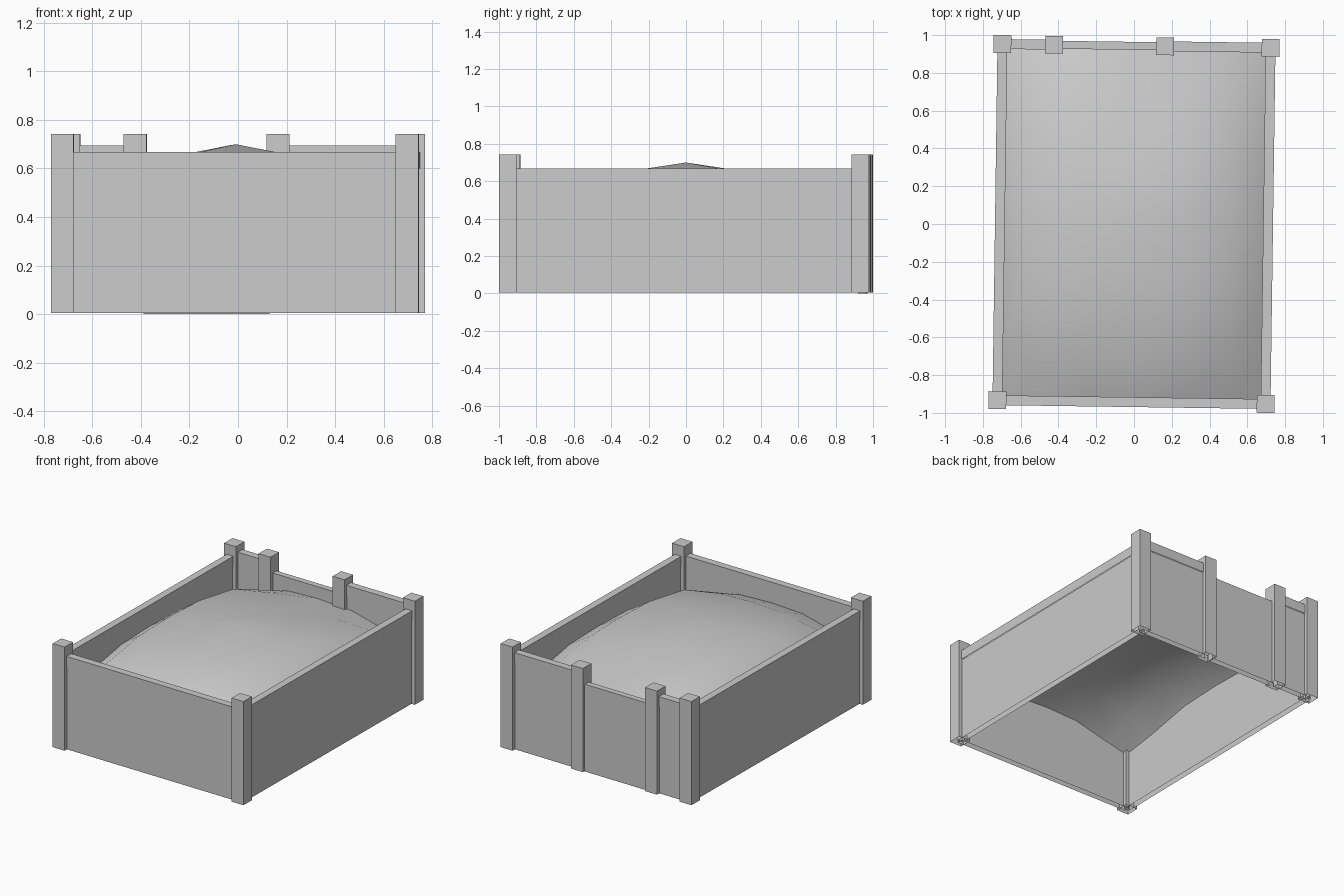
import bpy, bmesh, math
from mathutils import Matrix

if "Cube" in bpy.data.objects:
    bpy.data.objects.remove(bpy.data.objects["Cube"])

TURN = Matrix.Rotation(math.radians(-0.8), 4, 'Z')   # whole box sits slightly turned
HX, HY = 0.71, 0.943                                 # corner post centres
GATE = (-0.436, 0.152)                               # gate post centres
PANEL, RAIL = 0.021, 0.026                           # half thicknesses


def finish(name, bm, smooth=False):
    bm.transform(TURN)
    me = bpy.data.meshes.new(name)
    bm.to_mesh(me)
    bm.free()
    if smooth:
        me.polygons.foreach_set("use_smooth", [True] * len(me.polygons))
    ob = bpy.data.objects.new(name, me)
    bpy.context.collection.objects.link(ob)
    return ob


def box(name, x0, x1, y0, y1, z0, z1):
    """Hollow box, open underneath."""
    bm = bmesh.new()
    bmesh.ops.create_cube(bm, size=1)
    for v in bm.verts:
        v.co.x = x0 if v.co.x < 0 else x1
        v.co.y = y0 if v.co.y < 0 else y1
        v.co.z = z0 if v.co.z < 0 else z1
    bm.normal_update()
    low = [f for f in bm.faces if f.normal.z < -0.9]
    bmesh.ops.delete(bm, geom=low, context='FACES')
    return finish(name, bm)


def post(name, x, y, r=0.047):
    box(name, x - r, x + r, y - r, y + r, 0.006, 0.742)


def x_run(part, x0, x1, y, top):
    """Panel with a cap rail running along x."""
    box(part + "_panel", x0, x1, y - PANEL, y + PANEL, 0.006, top - 0.07)
    box(part + "_rail", x0, x1, y - RAIL, y + RAIL, top - 0.07, top)


# Posts
for sx, side in ((-1, "left"), (1, "right")):
    for sy, end in ((-1, "front"), (1, "back")):
        post(f"{end}_{side}_post", sx * HX, sy * HY)
for x, side in zip(GATE, ("left", "right")):
    post(f"gate_{side}_post", x, HY)

# Side walls with cap rails
for s, side in ((-1, "left"), (1, "right")):
    x = s * HX
    box(side + "_panel", x - PANEL, x + PANEL, -HY, HY, 0.006, 0.60)
    box(side + "_rail", x - RAIL, x + RAIL, -HY, HY, 0.60, 0.668)

# Front wall, and back wall split by the gate
x_run("front", -HX, HX, -HY, 0.668)
x_run("back_left", -HX, GATE[0], HY, 0.695)
x_run("back_right", GATE[1], HX, HY, 0.695)
g0, g1 = GATE[0] + 0.035, GATE[1] - 0.035
box("gate_panel", g0, g1, HY - PANEL, HY + PANEL, 0.0, 0.62)

# Thin triangular facing on the outside of the gate
bm = bmesh.new()
y = HY + PANEL + 0.006
bm.faces.new([bm.verts.new(p) for p in ((g1, y, 0.0), (-0.35, y, 0.58), (g1, y, 0.62))])
finish("gate_facing", bm)

# Heaped fill: open sheet with a broad crown and steeper edges
XS, YS = (0, 0.25, 0.53, HX), (0, 0.32, 0.70, HY)
HEIGHT = ((0.70, 0.652, 0.61, 0.51),
          (0.651, 0.642, 0.60, 0.50),
          (0.62, 0.61, 0.55, 0.43),
          (0.50, 0.49, 0.42, 0.39))       # [steps from centre in x][steps in y]
bm = bmesh.new()
bmesh.ops.create_grid(bm, x_segments=6, y_segments=6, size=3)
for v in bm.verts:
    i, j = round(v.co.x), round(v.co.y)
    z = HEIGHT[abs(i)][abs(j)]
    if j == 2 and i in (0, 1):            # sags a little towards the gate
        z -= 0.04
    if j == 3:
        z += 0.02
    v.co = (math.copysign(XS[abs(i)], i) - 0.01 * (abs(i) < 3),
            math.copysign(YS[abs(j)], j), z)
finish("heaped_fill", bm, smooth=True)
